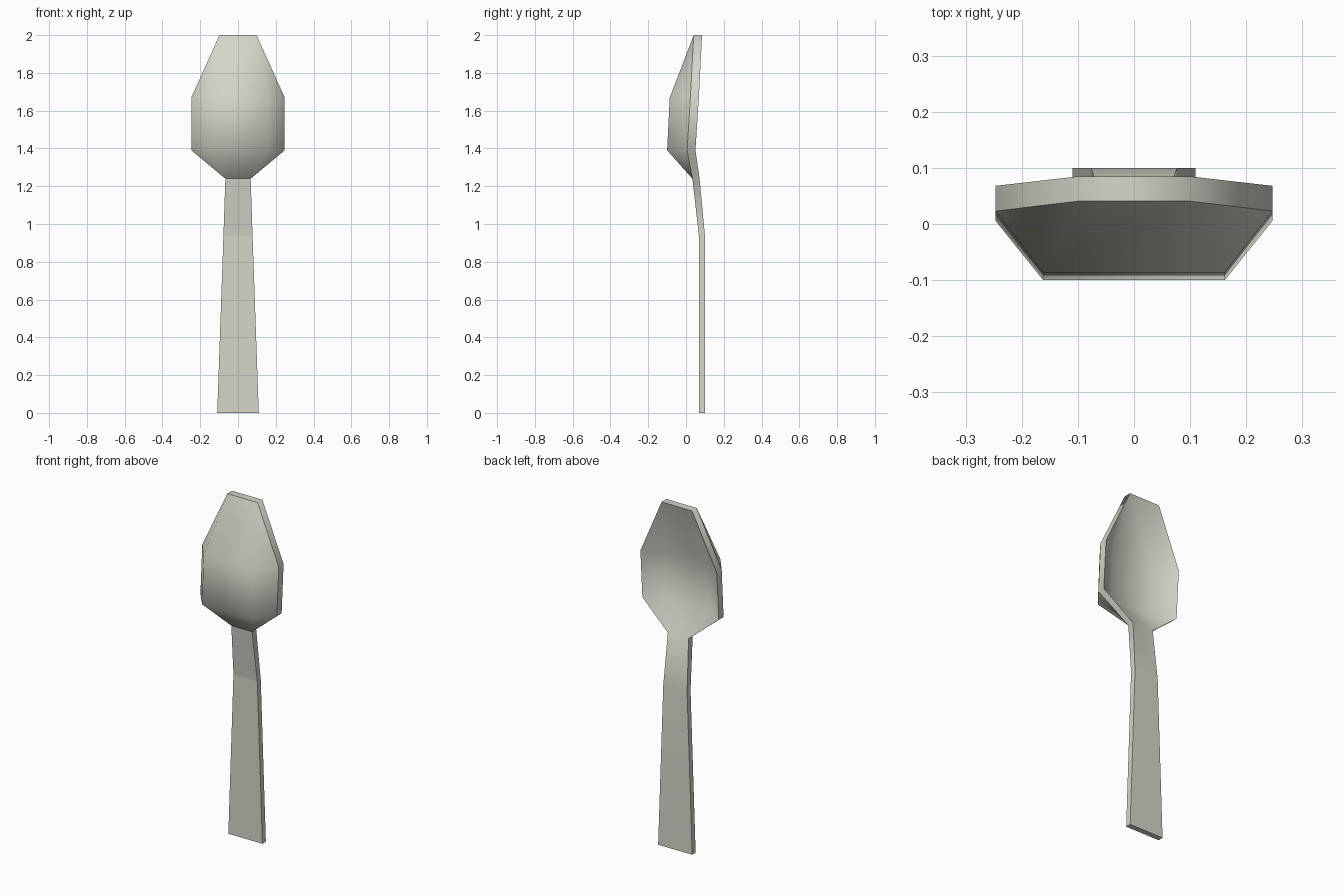
import bpy, bmesh

if "Cube" in bpy.data.objects:
    bpy.data.objects.remove(bpy.data.objects["Cube"])

# Cross-sections from handle end to tip:
# z, half width, front y, thickness, (outer floor half width, y, inner floor half width, y)
SECTIONS = [
    (0.00, 0.110, 0.068, 0.032, None),
    (0.94, 0.077, 0.068, 0.032, None),
    (1.24, 0.067, 0.034, 0.038, None),
    (1.39, 0.247, 0.006, 0.044, (0.162, -0.10, 0.14, -0.02)),
    (1.67, 0.247, 0.023, 0.045, (0.162, -0.086, 0.14, -0.005)),
    (2.00, 0.098, 0.041, 0.044, None),
]

bm = bmesh.new()


def make_rows(side):
    """Front sheet (side 0) or back sheet (side 1), one row per section."""
    rows = []
    for z, w, y, t, floor in SECTIONS:
        pts = [(-w, y + side * t), (w, y + side * t)]
        if floor:
            fw, fy = floor[2 * side:2 * side + 2]
            pts[1:1] = [(-fw, fy), (fw, fy)]
        rows.append([bm.verts.new((x, py, z)) for x, py in pts])
    return rows


def skin(a, b):
    """Join two rows of 2 or 4 points."""
    n = max(len(a), len(b))
    full = lambda r: r if len(r) == n else [r[0], r[0], r[1], r[1]]
    a, b = full(a), full(b)
    out = []
    for i in range(n - 1):
        corners = list(dict.fromkeys([a[i], a[i + 1], b[i + 1], b[i]]))
        out.append(bm.faces.new(corners))
    return out


front, back = make_rows(0), make_rows(1)
walls = []
for i in range(len(SECTIONS) - 1):
    # front: flat handle, smooth bowl; back: smooth all along
    for f in skin(front[i], front[i + 1]):
        f.smooth = i >= 2
    for f in skin(back[i], back[i + 1]):
        f.smooth = True
    # side walls
    for k in (0, -1):
        walls.append(bm.faces.new([front[i][k], front[i + 1][k], back[i + 1][k], back[i][k]]))
# end caps
for f, b in ((front[0], back[0]), (front[-1], back[-1])):
    walls.append(bm.faces.new([f[0], f[1], b[1], b[0]]))

# crisp rim, smooth around the wall, crisp handle end and bowl joint
wall_set = set(walls)
for f in walls:
    f.smooth = True
    for e in f.edges:
        around = all(g in wall_set for g in e.link_faces)
        e.smooth = around and e.verts[0].co.z > 0.01
bm.edges.get(front[2]).smooth = False
bmesh.ops.recalc_face_normals(bm, faces=bm.faces)

mesh = bpy.data.meshes.new("spoon")
bm.to_mesh(mesh)
bm.free()
metal = bpy.data.materials.new("warm pale grey")
metal.diffuse_color = (0.68, 0.67, 0.60, 1)
metal.use_nodes = True
metal.node_tree.nodes["Principled BSDF"].inputs["Base Color"].default_value = metal.diffuse_color
mesh.materials.append(metal)
spoon = bpy.data.objects.new("spoon", mesh)
bpy.context.collection.objects.link(spoon)
